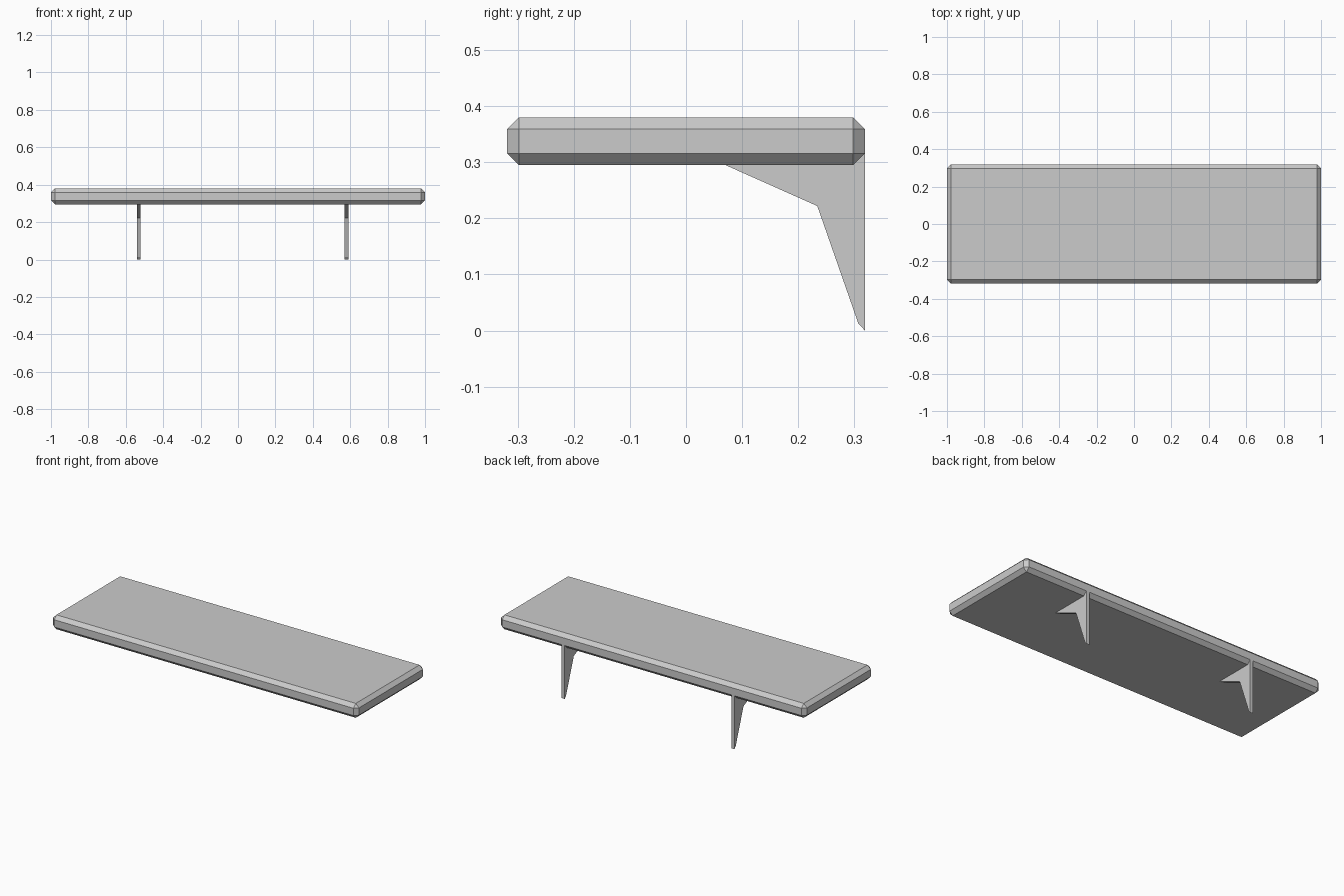
import bpy, bmesh

if "Cube" in bpy.data.objects:
    bpy.data.objects.remove(bpy.data.objects["Cube"])

def finish(name, bm):
    bmesh.ops.recalc_face_normals(bm, faces=bm.faces)
    mesh = bpy.data.meshes.new(name)
    bm.to_mesh(mesh)
    bm.free()
    obj = bpy.data.objects.new(name, mesh)
    bpy.context.collection.objects.link(obj)
    return obj

# Shelf board with a single chamfer on every edge
bm = bmesh.new()
bmesh.ops.create_cube(bm, size=1)
bmesh.ops.scale(bm, vec=(2.0, 0.638, 0.085), verts=bm.verts)
bmesh.ops.translate(bm, vec=(0, 0, 0.3375), verts=bm.verts)
bmesh.ops.bevel(bm, geom=bm.edges[:], offset=0.021, offset_type='OFFSET',
                segments=1, affect='EDGES')
finish("shelf_board", bm)

# Thin angled bracket: side profile (y, z) extruded along x
PROFILE = [(0.068, 0.296), (0.234, 0.222), (0.307, 0.013),
           (0.319, 0.0), (0.319, 0.317), (0.290, 0.317), (0.270, 0.296)]

def bracket(name, x, width=0.02):
    bm = bmesh.new()
    face = bm.faces.new([bm.verts.new((x - width / 2, y, z)) for y, z in PROFILE])
    side = bmesh.ops.extrude_face_region(bm, geom=[face])["geom"]
    bmesh.ops.translate(bm, vec=(width, 0, 0),
                        verts=[v for v in side if isinstance(v, bmesh.types.BMVert)])
    finish(name, bm)

bracket("left_bracket", -0.53)
bracket("right_bracket", 0.58)
